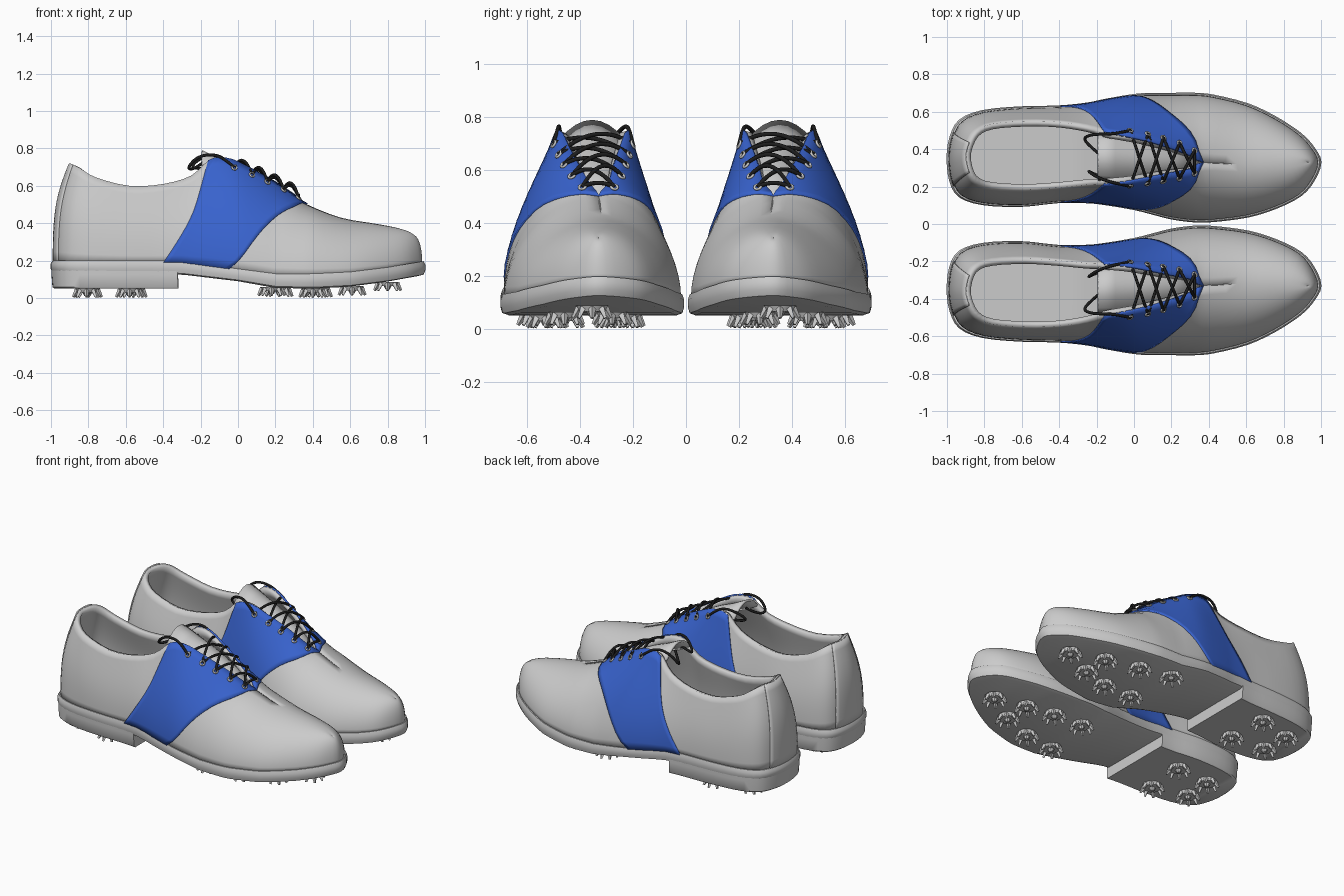
import bpy, bmesh
from math import radians, pi, sin, cos
from mathutils import Vector, Matrix

if "Cube" in bpy.data.objects:
    bpy.data.objects.remove(bpy.data.objects["Cube"])

# Stations heel to toe: base x, outer y, inner y | top edge x, outer y, inner y, z
ST = [(-.985, -.35, -.35, -.900, -.36, -.36, .715), (-.970, -.46, -.23, -.885, -.43, -.28, .715),
      (-.920, -.55, -.15, -.845, -.495, -.225, .695), (-.80, -.60, -.11, -.76, -.535, -.195, .645),
      (-.60, -.62, -.10, -.58, -.55, -.185, .60), (-.40, -.625, -.12, -.40, -.545, -.195, .61),
      (-.25, -.64, -.12, -.25, -.52, -.21, .655), (-.15, -.66, -.11, -.15, -.49, -.215, .74),
      (0, -.685, -.085, -.05, -.47, -.225, .745), (.10, -.69, -.06, .06, -.445, -.245, .695),
      (.20, -.69, -.035, .18, -.41, -.27, .63), (.32, -.69, -.02, .30, -.365, -.295, .55),
      (.42, -.68, -.022, .37, -.33, -.33, .50), (.60, -.635, -.045, .55, -.32, -.32, .43),
      (.75, -.565, -.09, .72, -.32, -.32, .40), (.88, -.48, -.155, .83, -.325, -.325, .38),
      (.95, -.405, -.235, .90, -.33, -.33, .36), (.985, -.33, -.33, .93, -.33, -.33, .34)]
N = len(ST) - 1
SHAPE = [(0, .5, .85, .33), (4, .4, .65, .4), (7, .35, .42, .32), (10, .35, .5, .2),
         (12, .4, .6, .03), (17, .6, .6, 0)]
SOLE_TOP = [(-1, .2), (-.3, .2), (-.03, .16), (.2, .13), (.4, .13), (.6, .14), (.8, .165), (1, .2)]
SOLE_BOT = [(-1, .13), (-.3, .125), (0, .09), (.2, .055), (.4, .05), (.6, .06), (.8, .085), (1, .12)]
HEEL_BOT = [(-1, .05), (1, .05)]


def lerp_keys(keys, x):
    x = min(max(x, keys[0][0]), keys[-1][0])
    for p, q in zip(keys, keys[1:]):
        if x <= q[0]:
            t = (x - p[0]) / (q[0] - p[0])
            return [a + (b - a) * t for a, b in zip(p[1:], q[1:])]


def station(u):
    """Catmull-Rom through the stations, wrapping round heel and toe."""
    u = min(max(u, 0), N)
    i = min(int(u), N - 1)
    t = u - i

    def get(k):
        if 0 <= k <= N:
            return ST[k]
        s = ST[1] if k < 0 else ST[N - 1]
        return (s[0], s[2], s[1], s[3], s[5], s[4], s[6])
    return [.5 * (2 * b + (c - a) * t + (2 * a - 5 * b + 4 * c - d) * t * t + (3 * b - a - 3 * c + d) * t ** 3)
            for a, b, c, d in zip(get(i - 1), get(i), get(i + 1), get(i + 2))]


def surf(u, v, side):
    """Point on the upper: u heel to toe, v sole to top edge, side 0 outer / 1 inner."""
    s = station(u)
    B = Vector((s[0], s[1 + side], lerp_keys(SOLE_TOP, s[0])[0] - .012))
    T = Vector((s[3], s[4 + side], s[6]))
    a, b, c = lerp_keys(SHAPE, u)
    h = T.z - B.z
    P1 = B + Vector((0, 0, a * h))
    P2 = T + Vector((b * (B.x - T.x), b * (B.y - T.y), -c * h))
    w = 1 - v
    return w ** 3 * B + 3 * w * w * v * P1 + 3 * w * v * v * P2 + v ** 3 * T


def lifted(u, v, side, d):
    e = .03
    du = surf(min(u + e, N), v, side) - surf(max(u - e, 0), v, side)
    dv = surf(u, min(v + e, 1), side) - surf(u, max(v - e, 0), side)
    n = du.cross(dv).normalized() * (-1 if side else 1)
    return surf(u, v, side) + n * d, n


def finish(name, bm, mat=None, thick=0, fix=False):
    bmesh.ops.remove_doubles(bm, verts=bm.verts, dist=.0005)
    if fix:
        bmesh.ops.recalc_face_normals(bm, faces=bm.faces)
    me = bpy.data.meshes.new(name)
    bm.to_mesh(me)
    bm.free()
    ob = bpy.data.objects.new(name, me)
    bpy.context.collection.objects.link(ob)
    if mat:
        me.materials.append(mat)
    if thick:
        ob.modifiers.new("thickness", 'SOLIDIFY').thickness = thick
    m = ob.modifiers.new("pair", 'MIRROR')
    m.use_axis = (False, True, False)
    return ob


def grid(bm, rows, flip=False):
    vs = [[bm.verts.new(p) for p in r] for r in rows]
    for r, q in zip(vs, vs[1:]):
        for j in range(len(r) - 1):
            f = [r[j], q[j], q[j + 1], r[j + 1]]
            bm.faces.new(f[::-1] if flip else f)


def patch(name, u0, u1, nu, nv, d, thick, mat=None):
    """Piece of the upper on both sides; u0 and u1 are (at sole, at top)."""
    bm = bmesh.new()
    for side in (0, 1):
        rows = []
        for i in range(nu + 1):
            row = []
            for j in range(nv + 1):
                v = j / nv
                a = u0[0] + (u0[1] - u0[0]) * v
                b = u1[0] + (u1[1] - u1[0]) * v
                row.append(lifted(a + (b - a) * i / nu, v, side, d)[0])
            rows.append(row)
        grid(bm, rows, side == 1)
    return finish(name, bm, mat, thick)


def slab(name, u1, n, bottom, rim):
    """Sole layer lofted along the shoe outline; rim gives (growth, height) pairs."""
    bm = bmesh.new()
    rows = []
    for i in range(n + 1):
        s = station(u1 * i / n)
        zt, zb = lerp_keys(SOLE_TOP, s[0])[0], lerp_keys(bottom, s[0])[0]
        yc = (s[1] + s[2]) / 2
        loop = [Vector((s[0] * (1 + g * .5), yc + (y - yc) * (1 + g), zb + (zt - zb) * t))
                for y, prof in ((s[1], rim), (s[2], rim[::-1])) for g, t in prof]
        rows.append(loop + loop[:1])
    grid(bm, rows)
    bmesh.ops.remove_doubles(bm, verts=bm.verts, dist=.0005)
    bmesh.ops.holes_fill(bm, edges=[e for e in bm.edges if e.is_boundary], sides=0)
    return finish(name, bm, fix=True)


def tubes(name, paths, radius, mat=None, cyclic=False):
    cu = bpy.data.curves.new(name, 'CURVE')
    cu.dimensions, cu.bevel_depth, cu.bevel_resolution, cu.resolution_u = '3D', radius, 2, 5
    for sy in (1, -1):
        for path in paths:
            sp = cu.splines.new('NURBS')
            sp.points.add(len(path) - 1)
            for p, q in zip(sp.points, path):
                p.co = (q[0], q[1] * sy, q[2], 1)
            sp.order_u = 3
            sp.use_cyclic_u = cyclic
            sp.use_endpoint_u = not cyclic
    if mat:
        cu.materials.append(mat)
    ob = bpy.data.objects.new(name, cu)
    bpy.context.collection.objects.link(ob)


def colour(name, rgb):
    m = bpy.data.materials.new(name)
    m.diffuse_color = (*rgb, 1)
    m.use_nodes = True
    m.node_tree.nodes["Principled BSDF"].inputs["Base Color"].default_value = m.diffuse_color
    return m


blue = colour("blue", (.04, .125, .62))
black = colour("black", (.012, .012, .012))

# Upper, saddle and heel strip
patch("upper", (0, 0), (N, N), N * 3, 12, 0, .03)
patch("saddle", (5, 6.9), (7.65, 12), 16, 12, .007, .012, blue)
patch("heel_strip", (0, 0), (1.3, 1.1), 5, 12, .006, .01)

# Soles
slab("outsole", N, N * 3, SOLE_BOT, [(-.05, 0), (.015, .1), (.035, .4), (.035, .75), (.015, 1)])
slab("heel_block", 5.5, 18, HEEL_BOT, [(-.01, 0), (.015, .06), (.025, .5), (.025, .9)])

# Tongue: arched strip under the laces
bm = bmesh.new()
rows = []
for x, y, w, z in [(.36, -.33, .03, .485), (.2, -.335, .085, .60), (.1, -.34, .105, .655),
                   (0, -.345, .12, .705), (-.1, -.35, .13, .745), (-.19, -.355, .125, .79)]:
    rows.append([(x, y + w * k / 4, z - .6 * w * (k / 4) ** 2) for k in range(-4, 5)])
grid(bm, rows, True)
finish("tongue", bm, thick=.014)

# Eyelets
EY = [(8.2, .91), (9.05, .91), (9.75, .91), (10.45, .92), (11.2, .94)]
rings, eye = [], []
for side in (0, 1):
    col = []
    for u, v in EY:
        c, n = lifted(u, v, side, .01)
        R = n.to_track_quat('Z', 'Y')
        rings.append([c + R @ Vector((.014 * cos(k * pi / 4), .014 * sin(k * pi / 4), 0)) for k in range(8)])
        col.append(c)
    eye.append(col)
tubes("eyelets", rings, .005, cyclic=True)

# Laces: criss-cross, front bar and loose ends
up = Vector((0, 0, .03))
laces = [[eye[0][4], (eye[0][4] + eye[1][4]) / 2 + up, eye[1][4]]]
for k in range(4):
    for a, b, h in ((0, 1, 1.4), (1, 0, 1.9)):
        p, q = eye[a][k], eye[b][k + 1]
        laces.append([p, p.lerp(q, .25) + up * h, p.lerp(q, .75) + up * h, q])
laces.append([eye[0][0], (-.07, -.488, .745), (-.14, -.48, .77), (-.22, -.48, .755),
              (-.275, -.46, .69), (-.23, -.41, .69), (-.18, -.37, .73)])
laces.append([eye[1][0], (-.07, -.212, .745), (-.13, -.225, .77), (-.2, -.25, .75),
              (-.255, -.29, .70), (-.2, -.26, .69), (-.12, -.24, .70)])
tubes("laces", laces, .008, black)

# Spikes: disc, hub and splayed legs
SPIKES = [(.80, -.355), (.61, -.46), (.40, -.53), (.18, -.565), (.61, -.28), (.43, -.235), (.22, -.23),
          (-.58, -.52), (-.81, -.46), (-.56, -.25), (-.80, -.27)]
bm = bmesh.new()


def cone(r1, r2, d, seg, M):
    bmesh.ops.create_cone(bm, cap_ends=True, segments=seg, radius1=r1, radius2=r2, depth=d, matrix=M)


for x, y in SPIKES:
    M = Matrix.Translation((x, y, .05 if x < 0 else lerp_keys(SOLE_BOT, x)[0]))
    cone(.05, .06, .022, 16, M @ Matrix.Translation((0, 0, -.009)))
    cone(.012, .022, .02, 8, M @ Matrix.Translation((0, 0, -.028)))
    for k in range(8):
        L = Matrix.Rotation(k * pi / 4, 4, 'Z') @ Matrix.Translation((.06, 0, -.026))
        cone(.007, .015, .044, 4, M @ L @ Matrix.Rotation(radians(-30), 4, 'Y'))
finish("spikes", bm)

# Smooth shading
for ob in bpy.context.scene.objects:
    ob.select_set(ob.type == 'MESH')
    if ob.type == 'MESH':
        bpy.context.view_layer.objects.active = ob
bpy.ops.object.shade_smooth_by_angle(angle=radians(40))
